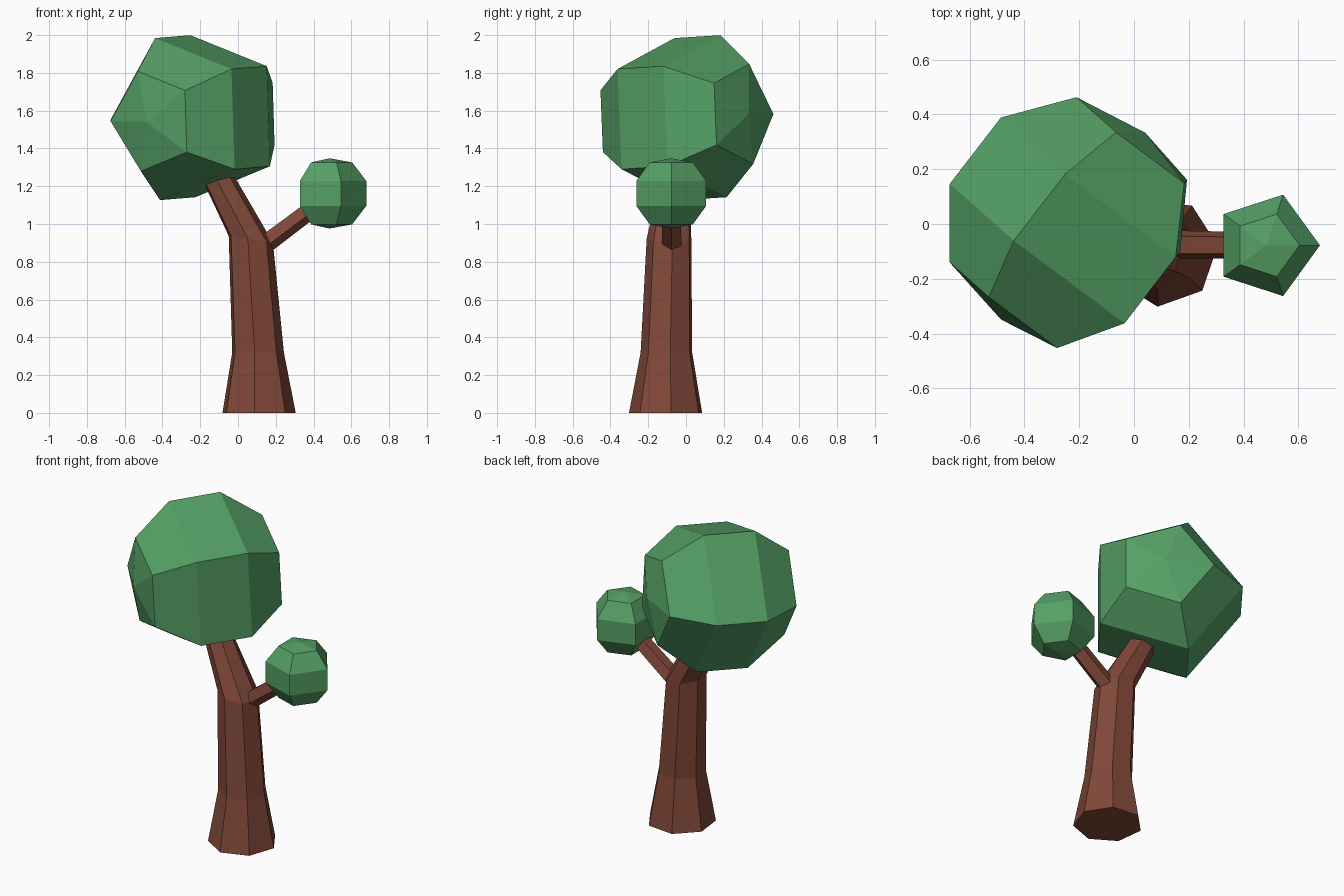
import bpy, bmesh
from math import sin, cos, radians, tau
from mathutils import Vector, Matrix

if "Cube" in bpy.data.objects:
    bpy.data.objects.remove(bpy.data.objects["Cube"])


def material(name, color):
    m = bpy.data.materials.new(name)
    m.diffuse_color = (*color, 1)
    m.use_nodes = True
    m.node_tree.nodes["Principled BSDF"].inputs["Base Color"].default_value = m.diffuse_color
    return m


BARK = material("bark", (0.22, 0.065, 0.04))
LEAF = material("leaf", (0.09, 0.35, 0.13))


def frame(normal, ref):
    """Axes u, v spanning the plane across normal, with u close to ref."""
    n = Vector(normal).normalized()
    r = Vector(ref)
    u = (r - n * r.dot(n)).normalized()
    return u, n.cross(u)


def loft(name, sides, rings, ref, phase, mat):
    """Skin polygon rings given as (centre, normal, radius); radius 0 is a pole."""
    bm = bmesh.new()
    loops = []
    for centre, normal, radius in rings:
        c = Vector(centre)
        if radius == 0:
            loops.append([bm.verts.new(c)] * sides)
            continue
        u, v = frame(normal, ref)
        angles = [phase + tau * i / sides for i in range(sides)]
        loops.append([bm.verts.new(c + radius * (u * cos(a) + v * sin(a)))
                      for a in angles])
    for a, b in zip(loops, loops[1:]):
        for i in range(sides):
            j = (i + 1) % sides
            bm.faces.new(list(dict.fromkeys((a[i], a[j], b[j], b[i]))))
    for end in (loops[0], loops[-1]):
        if len(set(end)) > 1:
            bm.faces.new(end)
    bmesh.ops.recalc_face_normals(bm, faces=bm.faces)
    mesh = bpy.data.meshes.new(name)
    bm.to_mesh(mesh)
    bm.free()
    mesh.materials.append(mat)
    obj = bpy.data.objects.new(name, mesh)
    bpy.context.collection.objects.link(obj)
    return obj


# trunk: seven-sided, flared at the foot, leaning left at the top
loft("trunk", 7, [
    ((0.107, -0.103, 0.0), (0, 0, 1), 0.20),
    ((0.103, -0.100, 0.32), (0, 0, 1), 0.141),
    ((0.065, -0.087, 0.92), (0.15, 0, 1), 0.122),
    ((-0.10, -0.055, 1.23), (-0.35, 0, 0.9), 0.083),
    ((-0.14, -0.045, 1.31), (-0.45, 0, 0.9), 0.078),
], (1, 0, 0), radians(-96), BARK)

# side branch: five-sided, reaching into the small crown
direction = Vector((0.8, 0, 0.6))
loft("branch", 5, [
    ((0.10, -0.075, 0.865), direction, 0.055),
    ((0.45, -0.078, 1.128), direction, 0.050),
], (0, 0, -1), 0, BARK)

# crowns: five-sided balls made from one half profile, mirrored
HALF = [(0, 0.186), (0.12, 0.164), (0.1946, 0.066)]
PROFILE = HALF + [(r, -h) for r, h in reversed(HALF)]


def crown(name, centre, axis, ref, scale):
    n = Vector(axis).normalized()
    rings = [(Vector(centre) + n * h * scale, n, r * scale) for r, h in PROFILE]
    loft(name, 5, rings, ref, 0, LEAF)


crown("small_crown", (0.4845, -0.078, 1.162), (0, 0, 1), (1, 0, 0), 1)
crown("large_crown", (-0.222, -0.008, 1.563), (-0.61, -0.79, -0.05),
      (-0.79, 0.61, 0), 2.32)
